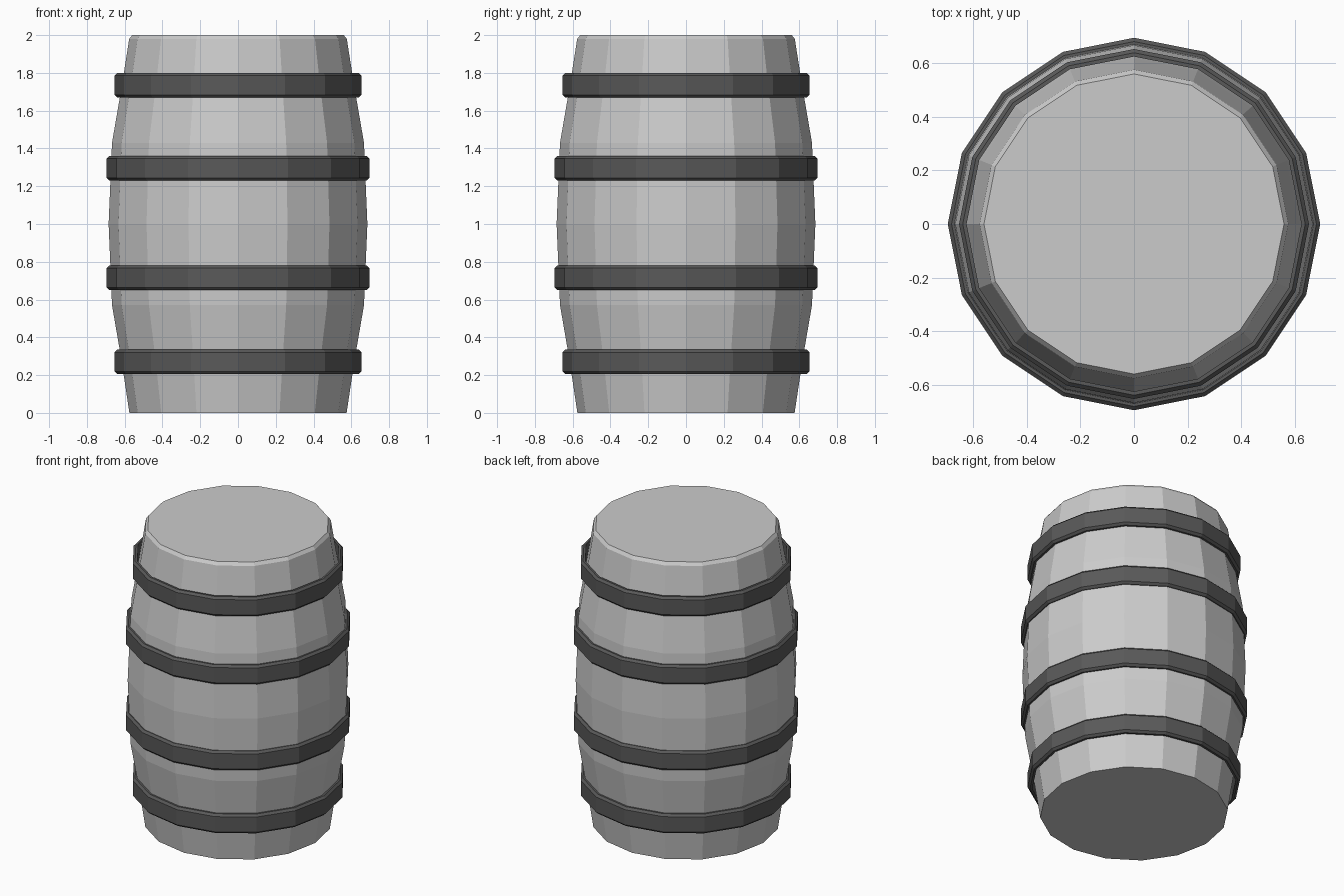
import bpy, bmesh, math

if "Cube" in bpy.data.objects:
    bpy.data.objects.remove(bpy.data.objects["Cube"])

SIDES = 16

def lathe(name, profile, closed=False):
    """Revolve an (r, z) profile; closed profiles make rings, open ones get capped."""
    bm = bmesh.new()
    rows = []
    for r, z in profile:
        angles = [2 * math.pi * i / SIDES for i in range(SIDES)]
        rows.append([bm.verts.new((r * math.cos(a), r * math.sin(a), z)) for a in angles])
    pairs = list(zip(rows, rows[1:]))
    if closed:
        pairs.append((rows[-1], rows[0]))
    else:
        bm.faces.new(rows[0][::-1])
        bm.faces.new(rows[-1])
    for lo, hi in pairs:
        for i in range(SIDES):
            j = (i + 1) % SIDES
            bm.faces.new((lo[i], lo[j], hi[j], hi[i]))
    bmesh.ops.recalc_face_normals(bm, faces=bm.faces)
    mesh = bpy.data.meshes.new(name)
    bm.to_mesh(mesh)
    bm.free()
    obj = bpy.data.objects.new(name, mesh)
    bpy.context.collection.objects.link(obj)
    return obj

# Bulging barrel body with a chamfered top rim
lathe("barrel_body", [(0.575, 0), (0.617, 0.28), (0.667, 0.57), (0.685, 1.0),
                      (0.667, 1.43), (0.617, 1.72), (0.576, 1.98), (0.56, 2.0)])

# Dark metal hoops with chamfered outer edges
iron = bpy.data.materials.new("dark_iron")
iron.diffuse_color = (0.1, 0.1, 0.1, 1)
iron.use_nodes = True
iron.node_tree.nodes["Principled BSDF"].inputs["Base Color"].default_value = iron.diffuse_color

def hoop(name, z0, z1, inner, outer, c=0.014):
    obj = lathe(name, [(inner, z0), (outer - c, z0), (outer, z0 + c),
                       (outer, z1 - c), (outer - c, z1), (inner, z1)], closed=True)
    obj.data.materials.append(iron)

hoop("bottom_hoop", 0.205, 0.335, 0.625, 0.653)
hoop("lower_middle_hoop", 0.65, 0.78, 0.665, 0.695)
hoop("upper_middle_hoop", 1.23, 1.36, 0.665, 0.695)
hoop("top_hoop", 1.67, 1.80, 0.625, 0.653)
